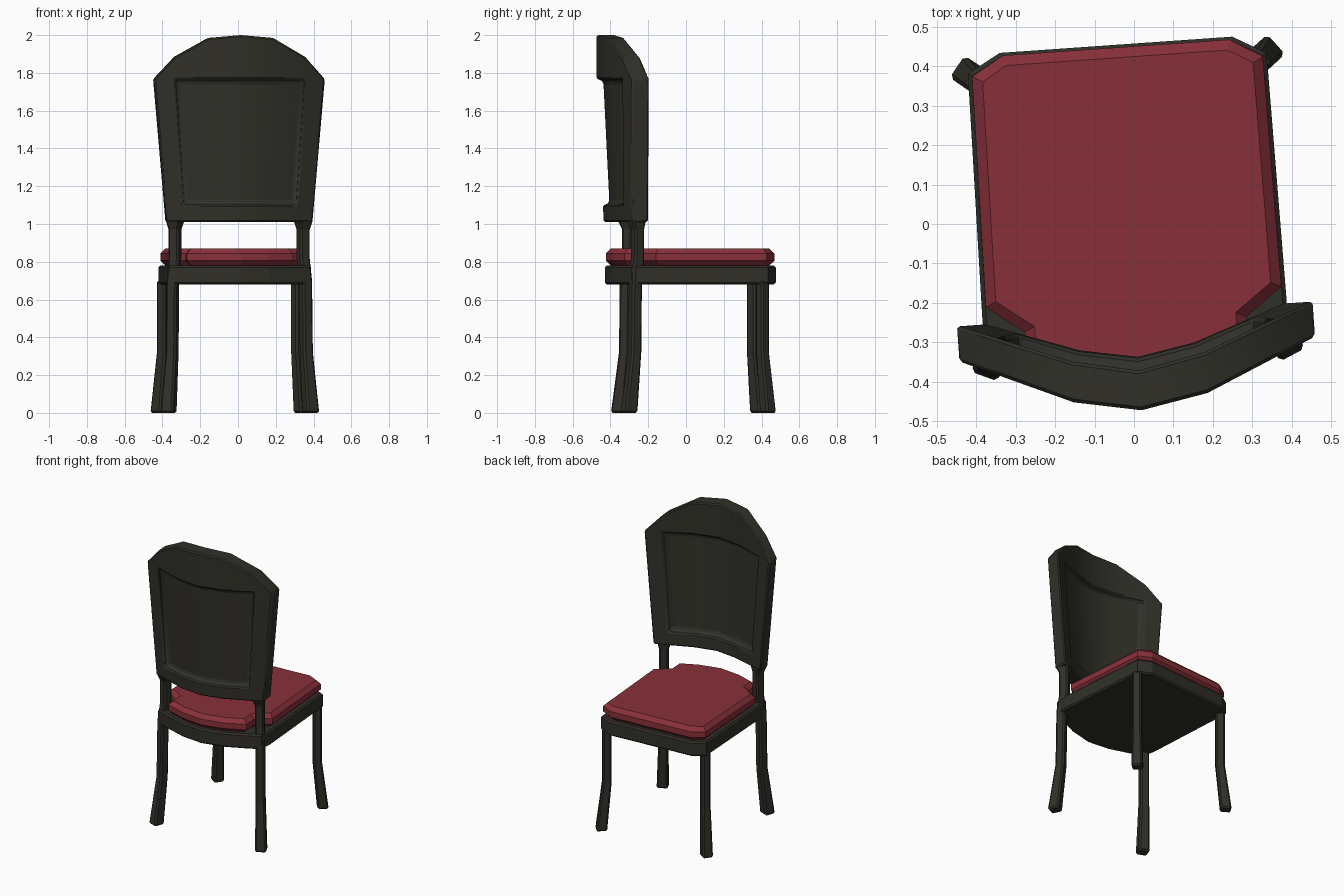
import bpy, bmesh, math
from mathutils import Matrix

if "Cube" in bpy.data.objects:
    bpy.data.objects.remove(bpy.data.objects["Cube"])

# The whole chair is turned slightly about z
TURN = Matrix.Rotation(math.radians(4), 4, 'Z') @ Matrix.Translation((-0.014, 0, 0))


def material(name, rgb):
    m = bpy.data.materials.new(name)
    m.diffuse_color = (*rgb, 1)
    m.use_nodes = True
    m.node_tree.nodes["Principled BSDF"].inputs["Base Color"].default_value = m.diffuse_color
    return m


WOOD = material("dark_wood", (0.030, 0.029, 0.022))
RED = material("red_fabric", (0.25, 0.030, 0.042))


def finish(bm, name, mat, bevel=0.0):
    bmesh.ops.recalc_face_normals(bm, faces=bm.faces[:])
    bm.transform(TURN)
    me = bpy.data.meshes.new(name)
    bm.to_mesh(me)
    bm.free()
    me.materials.append(mat)
    ob = bpy.data.objects.new(name, me)
    bpy.context.collection.objects.link(ob)
    if bevel:
        b = ob.modifiers.new("bevel", 'BEVEL')
        b.width = bevel
        b.segments = 1
        b.limit_method = 'ANGLE'
        b.angle_limit = math.radians(32)
    return ob


def prism(name, half, z0, z1, rim, mat):
    """Mirrored outline, extruded, with its top and bottom rims bevelled."""
    pts = half + [(-x, y) for x, y in reversed(half) if x > 0]
    bm = bmesh.new()
    lo = [bm.verts.new((x, y, z0)) for x, y in pts]
    hi = [bm.verts.new((x, y, z1)) for x, y in pts]
    bm.faces.new(lo)
    bm.faces.new(hi)
    for i in range(len(pts)):
        j = (i + 1) % len(pts)
        bm.faces.new((lo[i], lo[j], hi[j], hi[i]))
    bmesh.ops.recalc_face_normals(bm, faces=bm.faces[:])
    flat = [e for e in bm.edges if abs(e.verts[0].co.z - e.verts[1].co.z) < 1e-5]
    bmesh.ops.bevel(bm, geom=flat, offset=rim, segments=1, affect='EDGES', profile=0.5)
    return finish(bm, name, mat)


def leg(name, rings, angle, side):
    """Square section lofted through (z, x, y, half size) rings."""
    bm = bmesh.new()
    loops = []
    for z, x, y, h in rings:
        loop = []
        for k in range(4):
            a = math.radians(angle + 45 + 90 * k)
            r = h * math.sqrt(2)
            loop.append(bm.verts.new((side * (x + r * math.cos(a)), y + r * math.sin(a), z)))
        loops.append(loop)
    bm.faces.new(loops[0])
    bm.faces.new(loops[-1])
    for a, b in zip(loops, loops[1:]):
        for i in range(4):
            j = (i + 1) % 4
            bm.faces.new((a[i], a[j], b[j], b[i]))
    return finish(bm, name, WOOD, 0.010)


# Seat frame and cushion (cushion is notched around the rear posts)
prism("seat_frame", [(0.296, 0.457), (0.38, 0.41), (0.387, -0.222), (0.373, -0.315),
                     (0.28, -0.355), (0.15, -0.405), (0, -0.43)], 0.68, 0.78, 0.010, WOOD)
prism("seat_cushion", [(0.288, 0.45), (0.37, 0.402), (0.376, -0.185), (0.282, -0.255),
                       (0.282, -0.345), (0.15, -0.398), (0, -0.424)], 0.78, 0.87, 0.026, RED)

# Legs: the rear ones run up as posts and flare into the backrest
FRONT = [(0, 0.380, 0.410, 0.034), (0.32, 0.356, 0.383, 0.028), (0.70, 0.356, 0.383, 0.028)]
REAR = [(0, 0.378, -0.328, 0.036), (0.32, 0.356, -0.296, 0.029), (0.70, 0.352, -0.292, 0.029),
        (0.82, 0.340, -0.280, 0.029), (0.97, 0.340, -0.280, 0.029), (1.025, 0.340, -0.288, 0.043)]
for side, tag in ((1, "right"), (-1, "left")):
    leg("front_leg_" + tag, FRONT, 38, side)
    leg("rear_leg_" + tag, REAR, 24, side)

# Backrest: curved plan columns (x, outer y, inner y, top z)
HALF = [(0, -0.473, -0.372, 2.0), (0.17, -0.441, -0.337, 1.985),
        (0.345, -0.364, -0.268, 1.885), (0.453, -0.317, -0.225, 1.767)]
COLS = [(-x, a, b, t) for x, a, b, t in reversed(HALF[1:])] + HALF
Z0, Z1, ZT = 1.01, 1.10, 1.767


def place(col, z, layer):
    t = min((z - Z0) / (ZT - Z0), 1)
    edge = HALF[-1][1 + layer]
    k = 0.76 + 0.24 * t
    return (col[0] * (0.855 + 0.145 * t), edge + (col[1 + layer] - edge) * k, z)


bm = bmesh.new()
panels = ([], [])
grids = []
for layer in (0, 1):
    grid = []
    for c in COLS:
        column = [bm.verts.new(place(c, z, layer)) for z in (Z0, Z1, ZT)]
        column.append(bm.verts.new(place(c, c[3], layer)) if c[3] > ZT else column[2])
        grid.append(column)
    grids.append(grid)
    for i in range(len(COLS) - 1):
        for r in range(3):
            ring = [grid[i][r], grid[i + 1][r], grid[i + 1][r + 1], grid[i][r + 1]]
            f = bm.faces.new(list(dict.fromkeys(ring)))
            if r == 1 and 1 <= i <= len(COLS) - 3:
                panels[layer].append(f)
n = len(COLS) - 1
path = ([(i, 0) for i in range(n)] + [(n, 0), (n, 1)]
        + [(i, 3) for i in range(n, 0, -1)] + [(0, 2), (0, 1)])
for (i, r), (j, s) in zip(path, path[1:] + path[:1]):
    bm.faces.new((grids[0][i][r], grids[0][j][s], grids[1][j][s], grids[1][i][r]))
bmesh.ops.recalc_face_normals(bm, faces=bm.faces[:])
# Recessed panel on both sides, with a stepped moulding
for faces, sign in zip(panels, (1, -1)):
    for width, depth in ((0.004, 0.022), (0.016, 0.013)):
        bmesh.ops.inset_region(bm, faces=faces, thickness=width, use_even_offset=True)
        for v in {v for f in faces for v in f.verts}:
            v.co.y += sign * depth
back = finish(bm, "backrest", WOOD, 0.008)

# Soft shading across the curved backrest
bpy.context.view_layer.objects.active = back
back.select_set(True)
bpy.ops.object.shade_smooth_by_angle(angle=math.radians(25))
